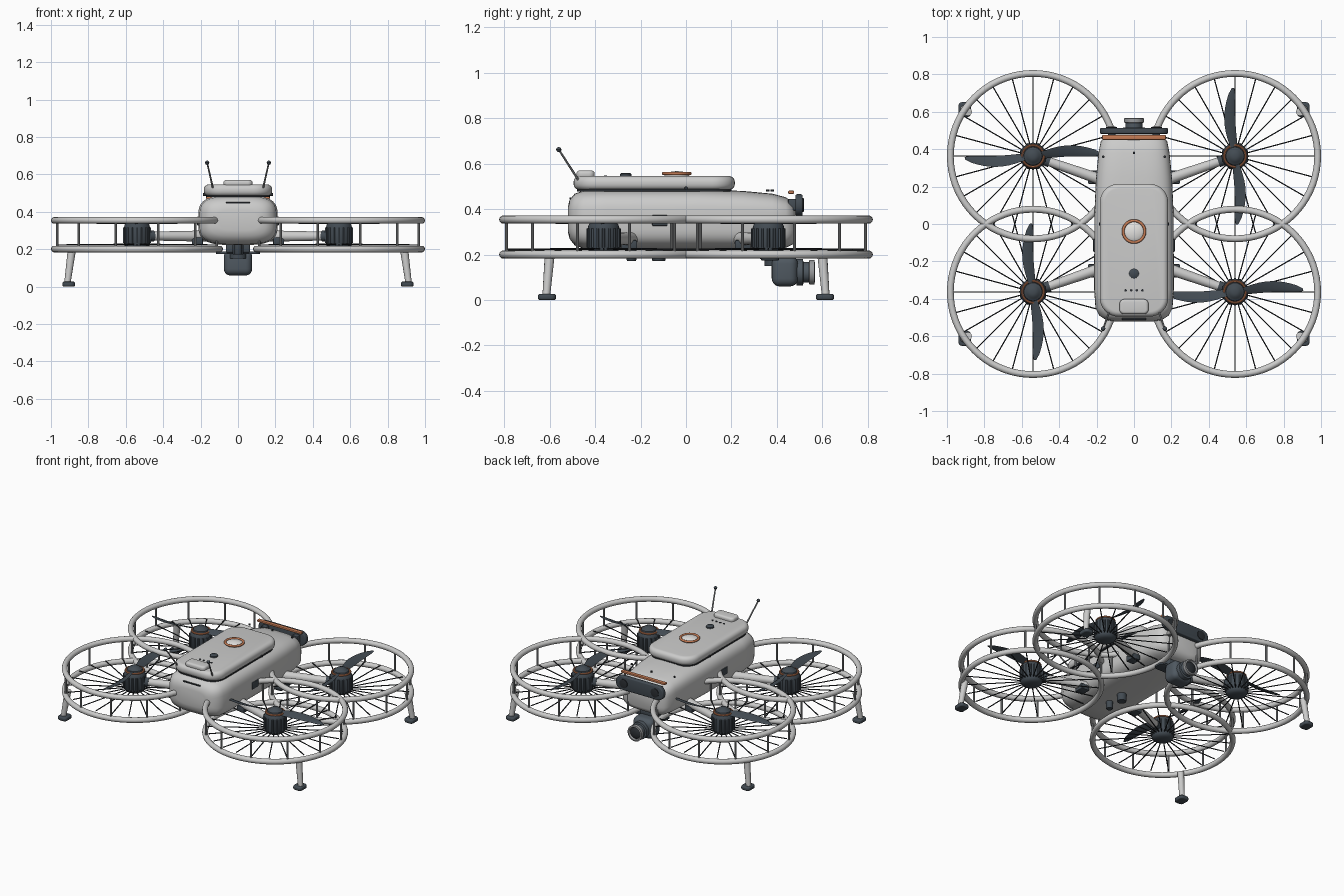
import bpy, bmesh, math
from math import sin, cos, pi
from mathutils import Vector, Matrix

cube = bpy.data.objects.get("Cube")
if cube:
    bpy.data.objects.remove(cube, do_unlink=True)


def material(name, r, g, b):
    m = bpy.data.materials.new(name)
    m.use_nodes = True
    m.diffuse_color = (r, g, b, 1)
    node = next(n for n in m.node_tree.nodes if n.type == 'BSDF_PRINCIPLED')
    node.inputs["Base Color"].default_value = (r, g, b, 1)
    node.inputs["Roughness"].default_value = 0.5
    return m


SHELL = material("light grey shell", .6, .6, .595)
WHITE = material("off white dome", .78, .77, .75)
SLATE = material("dark slate", .055, .07, .085)
GIMBAL = material("blue grey", .078, .098, .118)
BLACK = material("near black", .024, .028, .033)
COPPER = material("copper", .56, .2, .09)
STEEL = material("mid grey metal", .32, .33, .34)


def finish(name, bm, mat, angle=40):
    bmesh.ops.recalc_face_normals(bm, faces=bm.faces)
    mesh = bpy.data.meshes.new(name)
    bm.to_mesh(mesh)
    bm.free()
    mesh.materials.append(mat)
    ob = bpy.data.objects.new(name, mesh)
    bpy.context.collection.objects.link(ob)
    bpy.ops.object.select_all(action='DESELECT')
    ob.select_set(True)
    bpy.context.view_layer.objects.active = ob
    bpy.ops.object.shade_smooth_by_angle(angle=math.radians(angle))
    return ob


def rods(name, pairs, radius, mat, sides=8, radius2=None):
    bm = bmesh.new()
    for a, b in pairs:
        a, b = Vector(a), Vector(b)
        d = b - a
        m = Matrix.Translation((a + b) / 2) @ d.to_track_quat('Z', 'Y').to_matrix().to_4x4()
        bmesh.ops.create_cone(bm, cap_ends=True, segments=sides, radius1=radius,
                              radius2=radius2 or radius, depth=d.length, matrix=m)
    return finish(name, bm, mat)


def box(name, centre, size, mat, round_=0.0, segments=4, edges=None):
    bm = bmesh.new()
    bmesh.ops.create_cube(bm, size=1, matrix=Matrix.Translation(centre) @ Matrix.Diagonal((*size, 1)))
    chosen = bm.edges[:]
    if edges:      # first round only the edges running along one axis
        along = [e for e in bm.edges if abs((e.verts[0].co - e.verts[1].co)[edges[0]]) > 1e-6]
        bmesh.ops.bevel(bm, geom=along, offset=edges[1], segments=8, profile=.5, affect='EDGES')
        chosen = [e for e in bm.edges if e.calc_face_angle(0) > .8]
    if round_:
        bmesh.ops.bevel(bm, geom=chosen, offset=round_, segments=segments, profile=.5, affect='EDGES')
    return finish(name, bm, mat)


def lathe(name, profile, centre, mat, sides=32, axis='Z'):
    bm = bmesh.new()
    rings = []
    for r, z in profile:
        rings.append([bm.verts.new((r * cos(2*pi*i/sides), r * sin(2*pi*i/sides), z))
                      for i in range(sides)])
    for p, q in zip(rings, rings[1:]):
        for i in range(sides):
            j = (i + 1) % sides
            bm.faces.new((p[i], p[j], q[j], q[i]))
    bm.faces.new(rings[0])
    bm.faces.new(rings[-1])
    turn = Matrix.Rotation(-pi / 2, 4, 'X') if axis == 'Y' else Matrix()
    bm.transform(Matrix.Translation(centre) @ turn)
    return finish(name, bm, mat)


def ring(name, centre, major, minor, mat, major_n=72, minor_n=12):
    bm = bmesh.new()
    grid = [[bm.verts.new((centre[0] + (major + minor*cos(b)) * cos(a),
                           centre[1] + (major + minor*cos(b)) * sin(a), centre[2] + minor*sin(b)))
             for b in (2*pi*j/minor_n for j in range(minor_n))]
            for a in (2*pi*i/major_n for i in range(major_n))]
    for i in range(major_n):
        for j in range(minor_n):
            k, l = (i + 1) % major_n, (j + 1) % minor_n
            bm.faces.new((grid[i][j], grid[k][j], grid[k][l], grid[i][l]))
    return finish(name, bm, mat)


def loft_hull(name, sections, mat, power=3.6, n=48):
    # sections along y: (y, half width, bottom z, top z), squarish superellipse
    bm = bmesh.new()
    loops = []
    for y, w, z0, z1 in sections:
        loop = []
        for i in range(n):
            c, s = cos(2*pi*i/n), sin(2*pi*i/n)
            x = math.copysign(abs(c) ** (2/power), c) * w
            z = math.copysign(abs(s) ** (2/power), s) * (z1 - z0) / 2 + (z0 + z1) / 2
            loop.append(bm.verts.new((x, y, z)))
        loops.append(loop)
    for p, q in zip(loops, loops[1:]):
        for i in range(n):
            j = (i + 1) % n
            bm.faces.new((p[i], p[j], q[j], q[i]))
    bm.faces.new(loops[0])
    bm.faces.new(loops[-1])
    return finish(name, bm, mat, 50)


# fuselage and raised top deck
loft_hull("fuselage", [(-.52, .11, .30, .41), (-.513, .15, .27, .44), (-.49, .185, .24, .468),
                       (-.45, .206, .226, .482), (-.35, .213, .222, .487), (.05, .212, .222, .487),
                       (.25, .203, .222, .48), (.38, .19, .225, .468), (.44, .178, .23, .452),
                       (.47, .158, .245, .43), (.482, .12, .27, .40)], SHELL)
box("top_deck", (0, -.14, .515), (.365, .71, .062), SHELL, .027, 5, (2, .1))
box("deck_seam", (0, -.14, .484), (.34, .68, .012), BLACK, 0, 1, (2, .09))
box("rear_pod", (0, -.442, .552), (.155, .08, .036), SHELL, .014, 4, (2, .025))
box("end_slot", (0, -.505, .448), (.13, .016, .007), BLACK)

# deck details
ring("dome_ring", (0, -.04, .557), .058, .0075, COPPER, 40)
lathe("dome", [(.055, .545), (.053, .555), (.046, .559), (.034, .563), (.018, .566), (.004, .567)],
      (0, -.04, 0), WHITE)
lathe("power_button", [(.026, .54), (.026, .554), (.021, .558)], (0, -.265, 0), SLATE)
rods("status_dots", [((x, -.355, .54), (x, -.355, .549)) for x in (-.045, -.015, .015, .045)],
     .007, BLACK, 10)
rods("nose_screws", [((x, y, .478), (x, y, .487)) for x, y in ((0, .38), (-.165, .36), (.165, .36))],
     .007, BLACK, 10)

# side vents, deck side dots, antennas
for s, side in ((1, "left"), (-1, "right")):
    box(side + "_vent", (s*.212, -.115, .35), (.012, .068, .048), SLATE, .004, 2)
    rods(side + "_deck_dot", [((s*.17, 0, .492), (s*.187, 0, .492))], .008, BLACK, 10)
    tip = (s*.165, -.56, .662)
    rods(side + "_antenna", [((s*.135, -.475, .53), tip)], .0055, STEEL, 8, .0045)
    lathe(side + "_antenna_tip", [(.003, -.011), (.009, -.007), (.012, 0), (.009, .007), (.003, .011)],
          tip, SLATE, 12)

# sensor bar with lenses and copper strip
box("sensor_bar", (0, .498, .418), (.365, .032, .095), SLATE, .007, 3, (1, .044))
box("copper_strip", (0, .463, .474), (.34, .026, .014), COPPER, .004, 2)
for x in (-.12, .12):
    box("bar_bracket", (x, .475, .42), (.04, .05, .05), SLATE, .005, 2)
    lathe("bar_lens", [(.03, 0), (.03, .008), (.02, .01)], (x, .51, .418), BLACK, 24, 'Y')

# gimbal camera
box("gimbal_plate", (0, .37, .181), (.235, .08, .014), SLATE, .004, 2, (2, .025))
box("gimbal_mount", (0, .37, .205), (.13, .1, .05), SLATE, .01, 3)
lathe("gimbal_neck", [(.045, .15), (.045, .18)], (0, .39, 0), SLATE)
box("gimbal_head", (0, .435, .127), (.152, .115, .135), GIMBAL, .035, 5)
lathe("gimbal_barrel", [(.058, 0), (.058, .028), (.046, .03), (.046, .056)], (0, .487, .122),
      GIMBAL, 32, 'Y')
lathe("gimbal_rim", [(.046, .054), (.054, .056), (.054, .078), (.044, .08), (.038, .07)],
      (0, .487, .122), STEEL, 32, 'Y')
lathe("gimbal_glass", [(.04, 0), (.03, .008), (.012, .012)], (0, .556, .122), BLACK, 32, 'Y')

# belly sensors
for y, r in ((-.24, .022), (-.12, .03)):
    lathe("belly_sensor", [(r - .003, .172), (r, .177), (r, .23)], (0, y, 0), SLATE)


def propeller(name, cx, cy, z, heading):
    bm = bmesh.new()
    for flip in (0, pi):
        loops = []
        for k in range(11):
            t = k / 10
            r = .03 + .335 * t
            chord = .018 + .045 * sin(pi * min(1, t*.85 + .12)) ** .8
            chord *= 1 if k < 10 else .5
            sweep, twist = .022 * sin(pi * t), .5 - .35 * t
            loop = []
            for u, h in ((-.5, 0), (-.1, .005), (.5, 0), (-.1, -.003)):
                v = Vector((r, sweep + u*chord*cos(twist) - h*sin(twist),
                            u*chord*sin(twist) + h*cos(twist)))
                loop.append(bm.verts.new(Matrix.Rotation(heading + flip, 3, 'Z') @ v
                                         + Vector((cx, cy, z))))
            loops.append(loop)
        for p, q in zip(loops, loops[1:]):
            for i in range(4):
                j = (i + 1) % 4
                bm.faces.new((p[i], p[j], q[j], q[i]))
        bm.faces.new(loops[0])
        bm.faces.new(loops[-1])
    finish(name, bm, SLATE, 60)


# four rotor units
for sx, lr in ((1, "left"), (-1, "right")):
    for sy, fb in ((-1, "front"), (1, "back")):
        tag = fb + "_" + lr + "_"
        cx, cy = sx * .54, sy * .363

        def polar(r, angle, z):
            return (cx + r*cos(angle), cy + r*sin(angle), z)

        # guard hoops, posts and spokes
        ring(tag + "upper_hoop", (cx, cy, .354), .442, .018, SHELL)
        ring(tag + "lower_hoop", (cx, cy, .2), .442, .018, SHELL)
        posts = [pi/12 + k*pi/6 for k in range(12)]
        rods(tag + "guard_posts", [(polar(.442, a, .2), polar(.442, a, .354)) for a in posts],
             .0065, STEEL)
        rods(tag + "spokes", [(polar(.05, k*pi/12, .226), polar(.428, k*pi/12, .222))
                              for k in range(24)], .0037, BLACK, 6)
        # motor
        lathe(tag + "motor", [(.045, .2), (.062, .21), (.07, .225), (.07, .315), (.066, .33),
                              (.056, .343)], (cx, cy, 0), SLATE)
        rods(tag + "motor_ribs", [(polar(.069, k*pi/8, .232), polar(.069, k*pi/8, .315))
                                  for k in range(16)], .007, SLATE, 6)
        ring(tag + "motor_ring", (cx, cy, .343), .058, .006, COPPER, 40, 8)
        lathe(tag + "prop_cap", [(.052, .34), (.048, .354), (.034, .362), (.028, .368), (.012, .373)],
              (cx, cy, 0), SLATE)
        propeller(tag + "propeller", cx, cy, .345, 0.03 if sx * sy < 0 else pi/2 + .03)
        # arm with motor collar and root clamp
        inner, hub = Vector((sx*.17, sy*.235, .27)), Vector((cx, cy, .27))
        rods(tag + "arm", [(inner, hub)], .03, SHELL, 16, .022)
        rods(tag + "arm_collar", [(hub.lerp(inner, .15), hub.lerp(inner, .24))], .029, SLATE, 16)
        box(tag + "arm_clamp", (sx*.217, sy*.25, .243), (.06, .07, .04), SLATE, .006, 2)
        # landing leg
        rods(tag + "leg", [((sx*.912, sy*.615, .02), (sx*.888, sy*.6, .2))], .017, SHELL, 12, .022)
        box(tag + "foot", (sx*.905, sy*.612, .013), (.068, .08, .026), SLATE, .008, 3, (2, .022))
